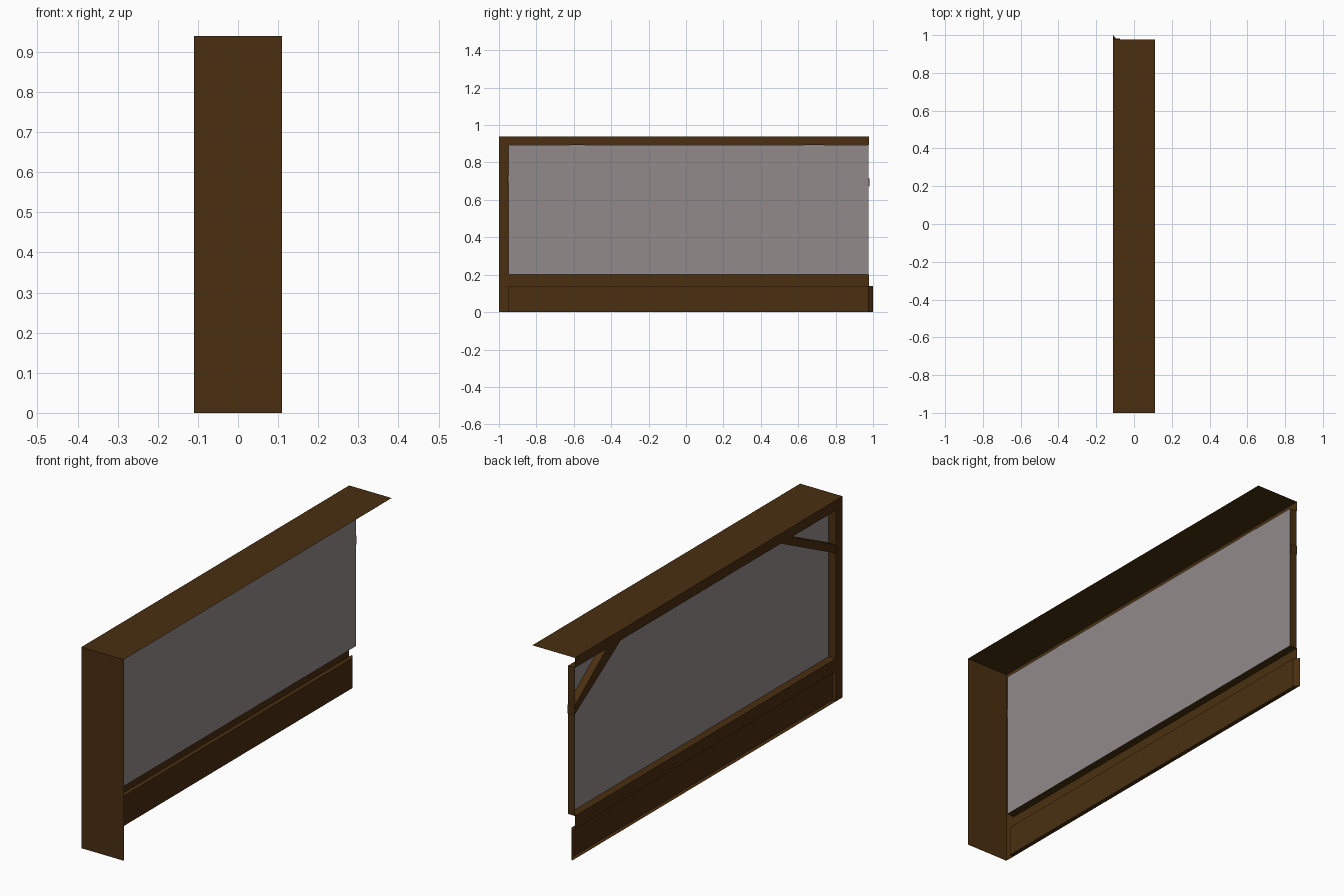
import bpy, bmesh
from mathutils import Vector

if "Cube" in bpy.data.objects:
    bpy.data.objects.remove(bpy.data.objects["Cube"])


def material(name, rgb):
    m = bpy.data.materials.new(name)
    m.diffuse_color = (*rgb, 1)
    m.use_nodes = True
    m.node_tree.nodes["Principled BSDF"].inputs["Base Color"].default_value = m.diffuse_color
    return m


wood = material("dark brown wood", (0.067, 0.028, 0.0055))
plaster = material("warm grey plaster", (0.285, 0.258, 0.254))

XO, XP, XB = -0.11, -0.073, -0.09    # outer frame, plaster and skirting planes
YE = 0.978                           # open far end of the wall


def make(name, faces, mat):
    """Build an object from (corner list, outward direction) pairs."""
    bm = bmesh.new()
    for pts, out in faces:
        f = bm.faces.new([bm.verts.new(p) for p in pts])
        f.normal_update()
        if f.normal.dot(Vector(out)) < 0:
            f.normal_flip()
    bmesh.ops.remove_doubles(bm, verts=bm.verts, dist=0.0002)
    me = bpy.data.meshes.new(name)
    bm.to_mesh(me)
    bm.free()
    me.materials.append(mat)
    ob = bpy.data.objects.new(name, me)
    bpy.context.collection.objects.link(ob)
    return ob


def rect(x, y0, y1, z0, z1):
    return [(x, y0, z0), (x, y1, z0), (x, y1, z1), (x, y0, z1)]


def ring(a, b):
    """Reveal walls joining two rectangles, facing into the recess."""
    c = sum((Vector(p) for p in a + b), Vector()) / 8
    out = []
    for i in range(4):
        j = (i + 1) % 4
        quad = [a[i], a[j], b[j], b[i]]
        mid = sum((Vector(p) for p in quad), Vector()) / 4
        out.append((quad, c - mid))
    return out


LEFT = (-1, 0, 0)

# Thin cap across the top and thin flank across the front
make("top_cap", [([(XO, -1, .94), (-XO, -1, .94), (-XO, YE, .94), (XO, YE, .94)], (0, 0, 1))], wood)
make("front_flank", [([(XO, -1, 0), (-XO, -1, 0), (-XO, -1, .94), (XO, -1, .94)], (0, -1, 0))], wood)

# Timber frame faces
make("corner_post", [(rect(XO, -1, -.95, 0, .94), LEFT)], wood)
make("top_beam", [(rect(XO, -.95, YE, .893, .94), LEFT)], wood)
make("lower_rail", [(rect(XO, -.95, YE, .14, .2), LEFT)], wood)

# Recessed plaster panel with timber reveal
inner = rect(XP, -.95, YE - .002, .2, .893)
make("panel_reveal", ring(rect(XO, -.95, YE - .002, .2, .893), inner), wood)
make("plaster_panel", [(inner, LEFT)], plaster)

# Recessed skirting board, flared at the far end
inner = rect(XB, -.953, .975, 0, .14)
make("skirting_board", [(inner, LEFT)] + ring(rect(XO, -.953, 1.0, 0, .14), inner), wood)


# Diagonal braces
def brace(name, profile):
    x0, x1 = XO + .001, XP - .002
    a = [(x0, y, z) for y, z in profile]
    b = [(x1, y, z) for y, z in profile]
    sides = [(q, -d) for q, d in ring(a, b)]
    make(name, [(a, LEFT), (b, (1, 0, 0))] + sides, wood)


brace("front_brace", [(-.955, .69), (-.535, .897), (-.615, .897), (-.955, .73)])
brace("rear_brace", [(.981, .672), (.63, .897), (.735, .897), (.981, .714)])
